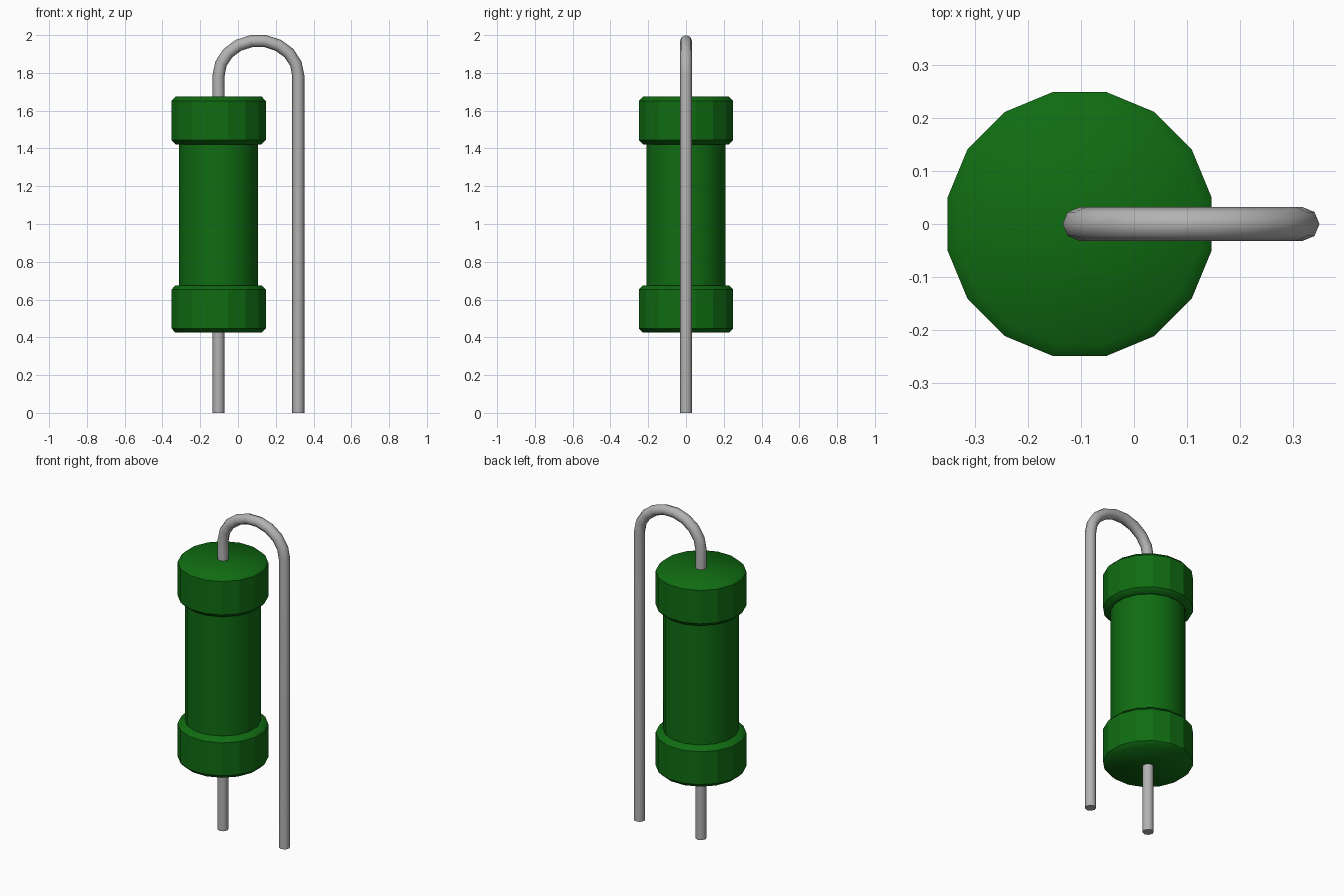
import bpy, bmesh, math

cube = bpy.data.objects.get("Cube")
if cube:
    bpy.data.objects.remove(cube, do_unlink=True)

AXIS_X = -0.103     # axis of the body and its leads
FAR_X = 0.319       # axis of the returning lead
WIRE_R = 0.032
SIDES = 16


def make_material(name, color):
    mat = bpy.data.materials.new(name)
    mat.use_nodes = True
    mat.diffuse_color = color
    mat.node_tree.nodes["Principled BSDF"].inputs["Base Color"].default_value = color
    return mat


green = make_material("green coating", (0.005, 0.15, 0.006, 1))
metal = make_material("grey metal", (0.45, 0.45, 0.45, 1))


def lathe(name, profile, end=None, flat_walls=False):
    """Revolve (radius, z) points; end = index of the ring closed by a disc."""
    bm = bmesh.new()
    rings = []
    for r, z in profile:
        angles = [math.tau * (i + 0.5) / SIDES for i in range(SIDES)]
        rings.append([bm.verts.new((AXIS_X + r * math.cos(a), r * math.sin(a), z))
                      for a in angles])
    for low, high in zip(rings, rings[1:]):
        for i in range(SIDES):
            j = (i + 1) % SIDES
            bm.faces.new((low[i], low[j], high[j], high[i]))
    if end is not None:
        ring = rings[end]
        bm.faces.new(ring if end == -1 else ring[::-1])
    bm.normal_update()
    for f in bm.faces:
        f.smooth = not (flat_walls and abs(f.normal.z) < 0.1)
    mesh = bpy.data.meshes.new(name)
    bm.to_mesh(mesh)
    bm.free()
    mesh.materials.append(green)
    obj = bpy.data.objects.new(name, mesh)
    bpy.context.collection.objects.link(obj)
    return obj


def wire(name, points):
    """Eight-sided rod along a path of (x, z) points."""
    curve = bpy.data.curves.new(name, "CURVE")
    curve.dimensions = "3D"
    curve.bevel_depth = WIRE_R
    curve.bevel_resolution = 2
    curve.use_fill_caps = True
    spline = curve.splines.new("POLY")
    spline.points.add(len(points) - 1)
    for p, (x, z) in zip(spline.points, points):
        p.co = (x, 0, z, 1)
    curve.materials.append(metal)
    obj = bpy.data.objects.new(name, curve)
    bpy.context.collection.objects.link(obj)
    bpy.ops.object.select_all(action="DESELECT")
    obj.select_set(True)
    bpy.context.view_layer.objects.active = obj
    bpy.ops.object.convert(target="MESH")
    bpy.ops.object.shade_smooth_by_angle(angle=math.radians(50))
    return bpy.context.object


# Body tube and the two chamfered end caps
BODY_R, CAP_R, CHAMFER = 0.213, 0.255, 0.023
lathe("body", [(BODY_R, 0.67), (BODY_R, 1.425)])
for name, z0, z1, end in (("bottom_cap", 0.425, 0.675, 0), ("top_cap", 1.422, 1.675, -1)):
    rim = CAP_R - CHAMFER
    profile = [(rim, z0), (CAP_R, z0 + CHAMFER), (CAP_R, z1 - CHAMFER), (rim, z1)]
    if end == 0:
        profile.append((BODY_R, z1))
    else:
        profile.insert(0, (BODY_R, z0))
    lathe(name, profile, end, flat_walls=True)

# Straight lower lead
wire("lower_lead", [(AXIS_X, 0), (AXIS_X, 0.43)])

# Upper lead, bent over and back down to the base
mid, half = (AXIS_X + FAR_X) / 2, (FAR_X - AXIS_X) / 2
BEND_Z, BEND_H, STEPS = 1.785, 0.186, 9
arc = []
for i in range(STEPS + 1):
    a = math.pi * (1 - i / STEPS)
    arc.append((mid + half * math.cos(a), BEND_Z + BEND_H * math.sin(a)))
wire("bent_lead", [(AXIS_X, 1.67)] + arc + [(FAR_X, 0)])
